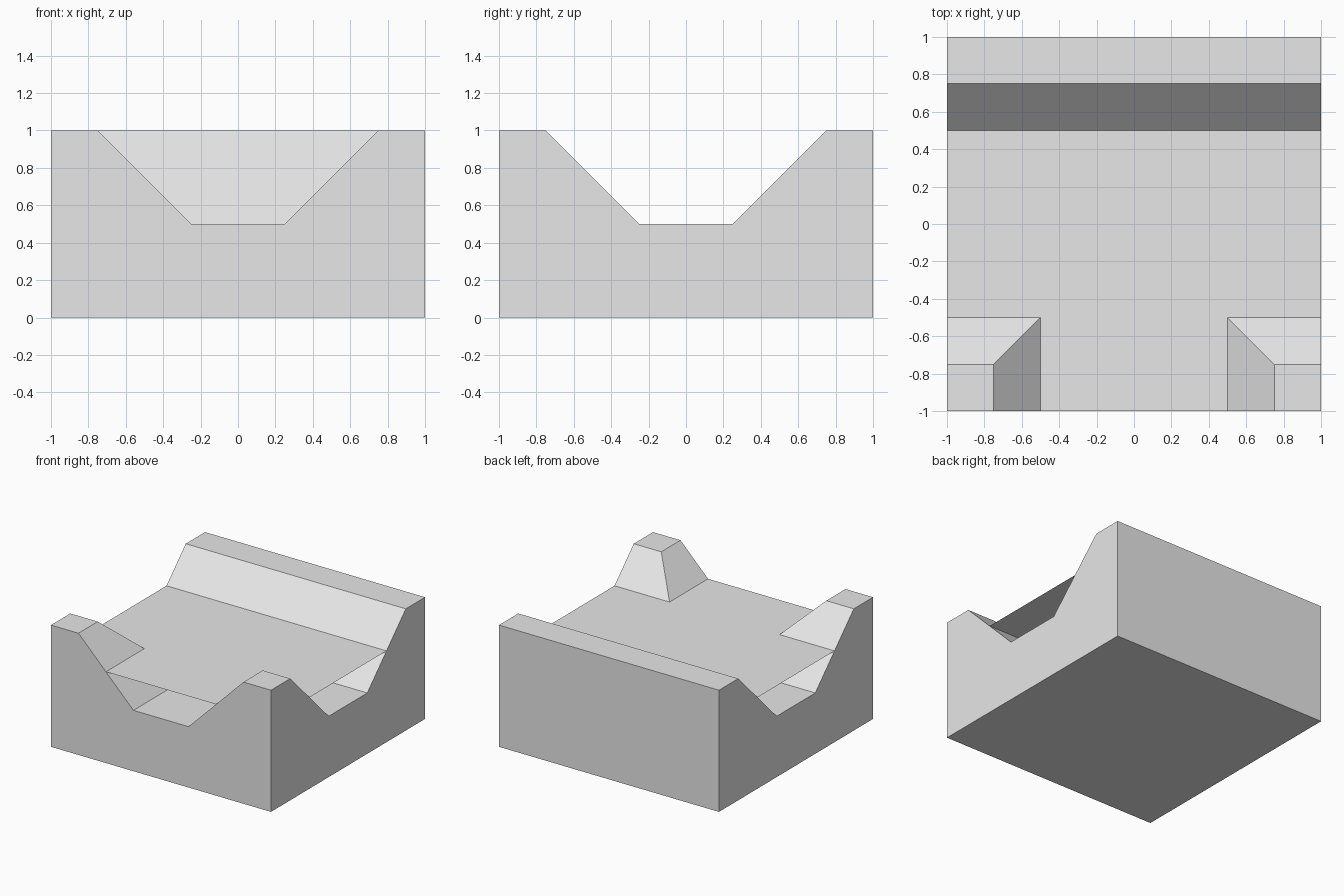
import bpy, bmesh, math

cube = bpy.data.objects.get("Cube")
if cube:
    bpy.data.objects.remove(cube, do_unlink=True)

grey = bpy.data.materials.new("stone_grey")
grey.use_nodes = True
grey.diffuse_color = (0.8, 0.8, 0.8, 1)
grey.node_tree.nodes["Principled BSDF"].inputs["Base Color"].default_value = (0.8, 0.8, 0.8, 1)

FLOOR, TOP, WATER = 0.5, 1.0, 0.75
INNER, OUTER = 0.25, 0.75        # foot and crest of every bank


def add_object(name, bm):
    mesh = bpy.data.meshes.new(name)
    bm.to_mesh(mesh)
    bm.free()
    mesh.materials.append(grey)
    obj = bpy.data.objects.new(name, mesh)
    bpy.context.collection.objects.link(obj)
    return obj


def bank(d):
    """Height of a bank at distance d from the channel centre line."""
    t = min(max((d - INNER) / (OUTER - INNER), 0), 1)
    return FLOOR + t * (TOP - FLOOR)


def height(x, y):
    # straight bank at the back, two corner banks at the front
    return bank(y) if y > 0 else min(bank(abs(x)), bank(-y))


# Channel block: T-shaped junction carved in a square block
lines = (-1, -OUTER, -INNER, INNER, OUTER, 1)
n = len(lines)
bm = bmesh.new()
grid = [[bm.verts.new((x, y, height(x, y))) for x in lines] for y in lines]
for j in range(n - 1):
    for i in range(n - 1):
        a, b = grid[j][i], grid[j][i + 1]
        c, d = grid[j + 1][i + 1], grid[j + 1][i]
        if j == 1 and i == 1:            # left hip of a corner bank
            bm.faces.new((a, b, c))
            bm.faces.new((a, c, d))
        elif j == 1 and i == 3:          # right hip of a corner bank
            bm.faces.new((a, b, d))
            bm.faces.new((b, c, d))
        else:
            bm.faces.new((a, b, c, d))

# Side walls and underside
rim = [e for e in bm.edges if e.is_boundary]
walls = bmesh.ops.extrude_edge_only(bm, edges=rim)["geom"]
for v in walls:
    if isinstance(v, bmesh.types.BMVert):
        v.co.z = 0
bmesh.ops.holes_fill(bm, edges=[e for e in bm.edges if e.is_boundary], sides=0)
bmesh.ops.dissolve_limit(bm, angle_limit=math.radians(1), verts=bm.verts[:], edges=bm.edges[:])
bmesh.ops.recalc_face_normals(bm, faces=bm.faces[:])
add_object("channel_block", bm)

# Water sheet: thin surface meeting the banks halfway up
shore = (INNER + OUTER) / 2
outline = [(-shore, -1), (shore, -1), (shore, -shore), (1, -shore),
           (1, shore), (-1, shore), (-1, -shore), (-shore, -shore)]
bm = bmesh.new()
bm.faces.new([bm.verts.new((x, y, WATER)) for x, y in outline])
add_object("water_surface", bm)
